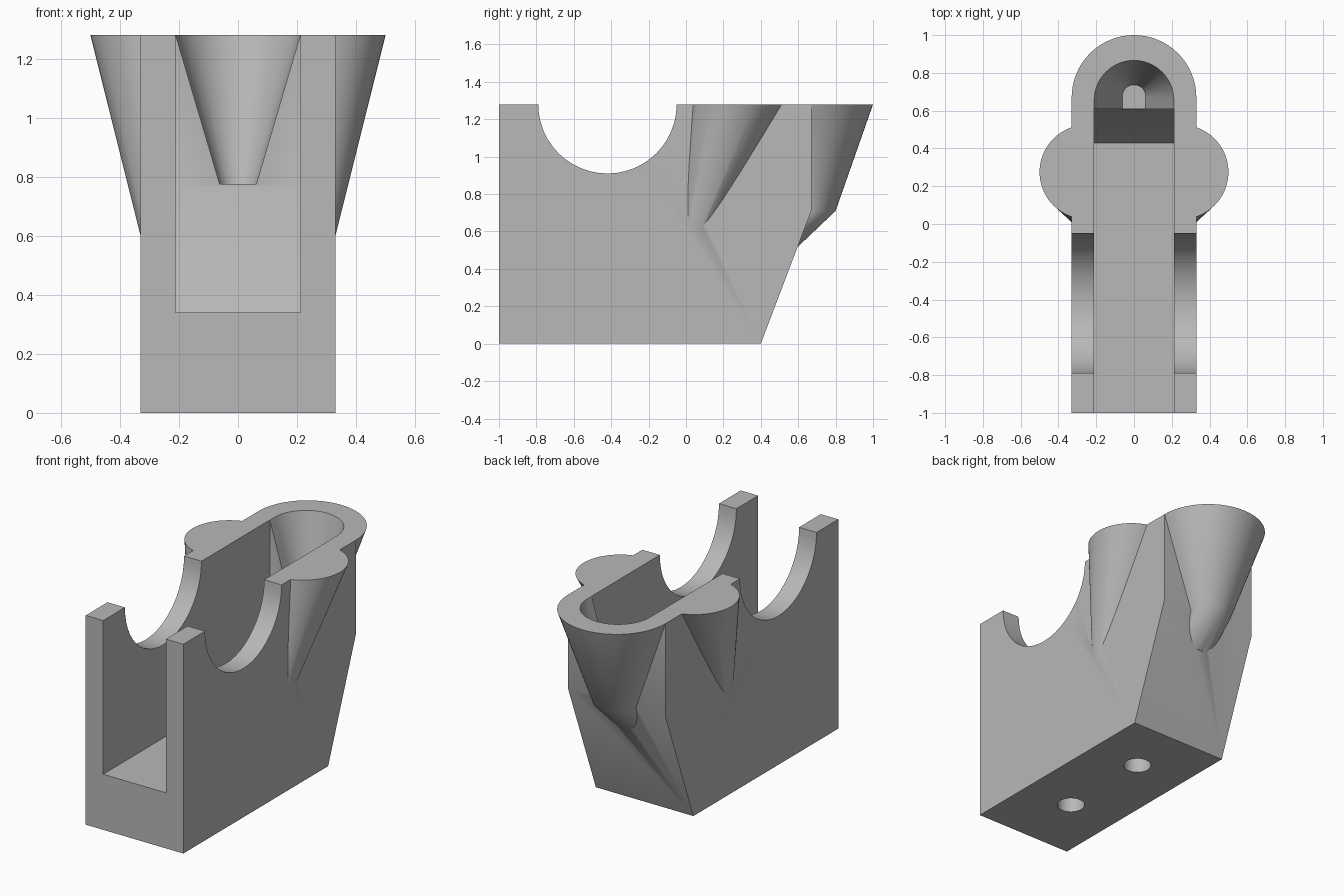
import bpy, bmesh
from math import pi, cos, sin, radians

TOP = 1.28
cube = bpy.data.objects.get("Cube")
if cube:
    bpy.data.objects.remove(cube)

grey = bpy.data.materials.new("plain grey")
grey.use_nodes = True
colour = (0.48, 0.48, 0.48, 1)
grey.diffuse_color = colour
grey.node_tree.nodes["Principled BSDF"].inputs["Base Color"].default_value = colour


def loft(name, rings):
    """Solid skinned through matching closed rings of points."""
    bm = bmesh.new()
    loops = [[bm.verts.new(p) for p in ring] for ring in rings]
    n = len(loops[0])
    for a, b in zip(loops, loops[1:]):
        for i in range(n):
            j = (i + 1) % n
            bm.faces.new((a[i], a[j], b[j], b[i]))
    bm.faces.new(loops[0])
    bm.faces.new(loops[-1])
    bmesh.ops.recalc_face_normals(bm, faces=bm.faces)
    mesh = bpy.data.meshes.new(name)
    bm.to_mesh(mesh)
    bm.free()
    mesh.materials.append(grey)
    obj = bpy.data.objects.new(name, mesh)
    bpy.context.collection.objects.link(obj)
    return obj


def slab(name, profile, half):
    """Side profile (y, z) extruded across x."""
    return loft(name, [[(x, y, z) for y, z in profile] for x in (-half, half)])


def disc(x, y, z, r, n=64):
    return [(x + r * cos(2 * pi * i / n), y + r * sin(2 * pi * i / n), z) for i in range(n)]


def slot(y, z, r, front, n=32):
    """Half round at the back, straight sides running forward."""
    arc = [(r * cos(pi * i / n), y + r * sin(pi * i / n), z) for i in range(n + 1)]
    return arc + [(-r, front, z), (r, front, z)]


# Main block with sloping lower back
body = slab("holder_body", [(-1, 0), (0.4, 0), (0.67, 0.71), (0.67, TOP), (-1, TOP)], 0.33)

# Tapered bulges on the sides and back
added = [loft("side_bulge", [disc(s * 0.25, 0.045, 0.6, 0.08), disc(s * 0.25, 0.275, TOP, 0.25)])
         for s in (-1, 1)]
added.append(loft("back_bulge", [disc(0, 0.48, 0.52, 0.12), disc(0, 0.67, 0.71, 0.13),
                                 disc(0, 0.67, TOP, 0.33)]))

# Channel, tapered back pocket, round saddle and screw holes
removed = [
    slab("channel_cutter", [(-1.1, 0.34), (0.43, 0.34), (0.61, 0.765), (0.61, 1.5), (-1.1, 1.5)], 0.212),
    loft("pocket_cutter", [slot(0.675, 0.775, 0.062, 0.55), slot(0.655, TOP, 0.211, 0.55),
                           slot(0.655, 1.5, 0.211, 0.55)]),
    slab("saddle_cutter", [(y - 0.42, z + TOP) for y, z, _ in disc(0, 0, 0, 0.37, 1)] and
         [(-0.42 + 0.37 * cos(2 * pi * i / 48), TOP + 0.37 * sin(2 * pi * i / 48)) for i in range(48)], 0.6),
]
removed += [loft("hole_cutter", [disc(0, y, -0.1, 0.079), disc(0, y, 0.22, 0.079)])
            for y in (-0.57, 0.03)]

for tools, operation in ((added, 'UNION'), (removed, 'DIFFERENCE')):
    for tool in tools:
        tool.hide_render = True
        mod = body.modifiers.new(tool.name, 'BOOLEAN')
        mod.operation, mod.solver, mod.object = operation, 'EXACT', tool

# Bake the booleans and drop the helpers
graph = bpy.context.evaluated_depsgraph_get()
mesh = bpy.data.meshes.new_from_object(body.evaluated_get(graph))
body.modifiers.clear()
body.data = mesh
for tool in added + removed:
    bpy.data.objects.remove(tool)

bpy.ops.object.select_all(action='DESELECT')
body.select_set(True)
bpy.context.view_layer.objects.active = body
bpy.ops.object.shade_smooth_by_angle(angle=radians(30))
